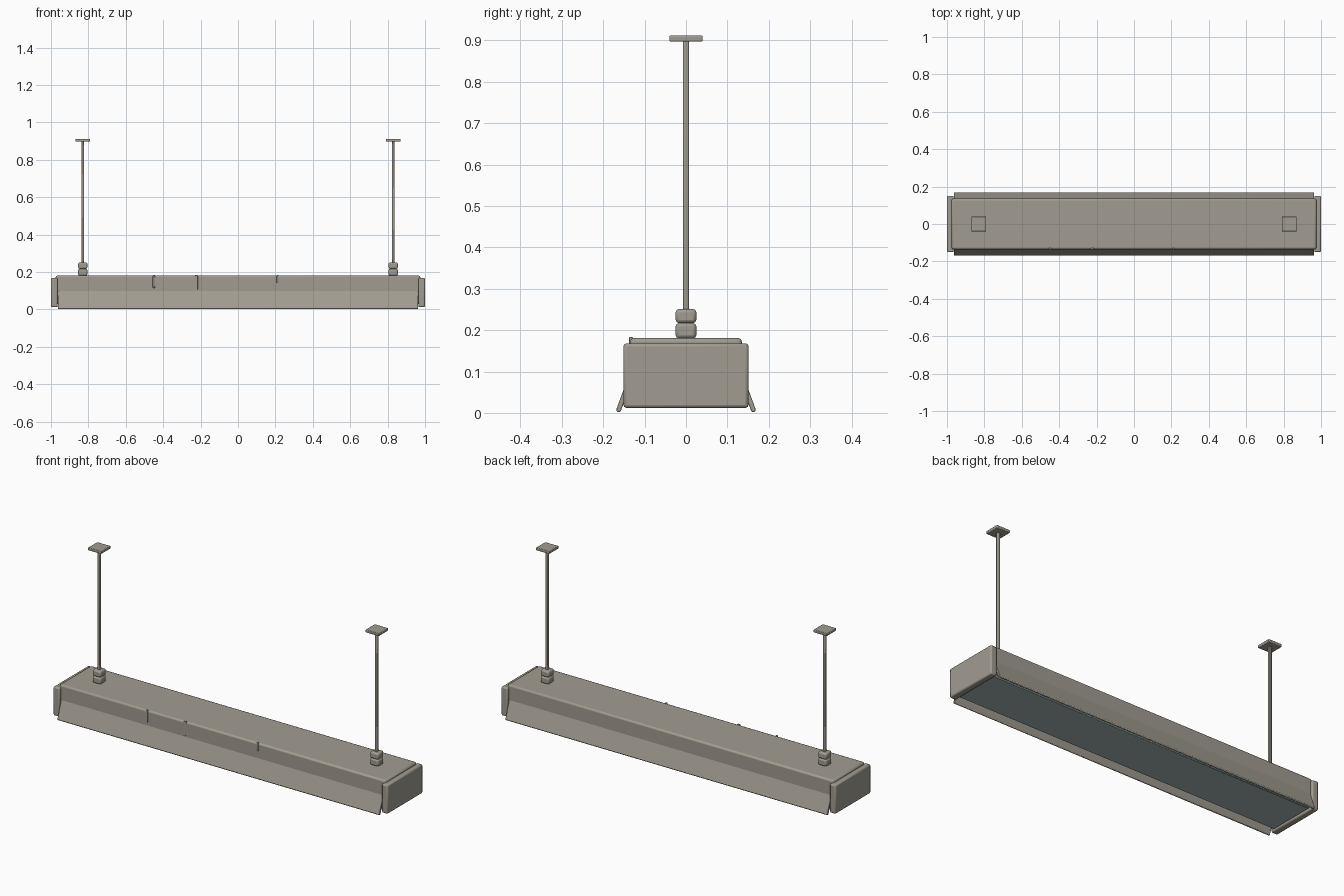
import bpy
import bmesh
import math

cube = bpy.data.objects.get("Cube")
if cube:
    bpy.data.objects.remove(cube, do_unlink=True)


def make_material(name, rgb):
    m = bpy.data.materials.new(name)
    m.use_nodes = True
    m.diffuse_color = (*rgb, 1)
    m.node_tree.nodes["Principled BSDF"].inputs["Base Color"].default_value = (*rgb, 1)
    return m


METAL = make_material("warm grey metal", (0.36, 0.335, 0.285))
GLASS = make_material("pale teal diffuser", (0.36, 0.47, 0.45))


def finish(bm, name, material, bevel, segments):
    bmesh.ops.recalc_face_normals(bm, faces=bm.faces)
    mesh = bpy.data.meshes.new(name)
    bm.to_mesh(mesh)
    bm.free()
    obj = bpy.data.objects.new(name, mesh)
    bpy.context.collection.objects.link(obj)
    mesh.materials.append(material)
    if bevel:
        mod = obj.modifiers.new("rounded edges", "BEVEL")
        mod.width = bevel
        mod.segments = segments
        mod.limit_method = "ANGLE"
        mod.angle_limit = math.radians(40)
    bpy.ops.object.select_all(action="DESELECT")
    obj.select_set(True)
    bpy.context.view_layer.objects.active = obj
    bpy.ops.object.shade_smooth_by_angle(angle=math.radians(35))
    return obj


def box(name, low, high, material=METAL, bevel=0.0, segments=2):
    bm = bmesh.new()
    bmesh.ops.create_cube(bm, size=1)
    for v in bm.verts:
        v.co = [a + (b - a) * (c + 0.5) for a, b, c in zip(low, high, v.co)]
    return finish(bm, name, material, bevel, segments)


def extrude_x(name, profile, half, material=METAL, bevel=0.0, segments=2):
    """Extrude a (y, z) outline along x."""
    bm = bmesh.new()
    rings = [[bm.verts.new((x, y, z)) for y, z in profile] for x in (-half, half)]
    bm.faces.new(rings[0])
    bm.faces.new(rings[1][::-1])
    n = len(profile)
    for i in range(n):
        j = (i + 1) % n
        bm.faces.new((rings[0][i], rings[0][j], rings[1][j], rings[1][i]))
    return finish(bm, name, material, bevel, segments)


# Housing and the diffuser under it
box("housing", (-0.975, -0.135, 0.03), (0.975, 0.135, 0.181), bevel=0.009)
box("diffuser", (-0.962, -0.128, 0.02), (0.962, 0.128, 0.04), GLASS, 0.003, 1)

# Flared side reflectors
for side, label in ((-1, "front"), (1, "back")):
    outline = [(0.134, 0.102), (0.169, 0.007), (0.165, 0.002), (0.158, 0.003), (0.126, 0.09)]
    extrude_x(label + "_reflector", [(side * y, z) for y, z in outline], 0.963, bevel=0.002)

# Clips along the front edge
for i, (x, width, bottom) in enumerate(((-0.45, 0.012, 0.115), (-0.223, 0.016, 0.105), (0.212, 0.01, 0.14))):
    box(f"clip_{i + 1}", (x - width / 2, -0.138, bottom), (x + width / 2, -0.128, 0.183), bevel=0.002)

# End caps and the two hangers
for side, label in ((-1, "right"), (1, "left")):
    inner, outer = sorted((side * 0.964, side))
    box(label + "_end_cap", (inner, -0.151, 0.012), (outer, 0.151, 0.168), bevel=0.007)

    c = side * 0.83
    for part, r, z0, z1, bevel in (
        ("lower_knuckle", 0.025, 0.18, 0.217, 0.008),
        ("upper_knuckle", 0.025, 0.217, 0.251, 0.008),
        ("ceiling_plate", 0.04, 0.897, 0.912, 0.003),
    ):
        box(f"{label}_{part}", (c - r, -r, z0), (c + r, r, z1), bevel=bevel)
    box(label + "_rod", (c - 0.007, -0.007, 0.245), (c + 0.007, 0.007, 0.9), bevel=0.003)
